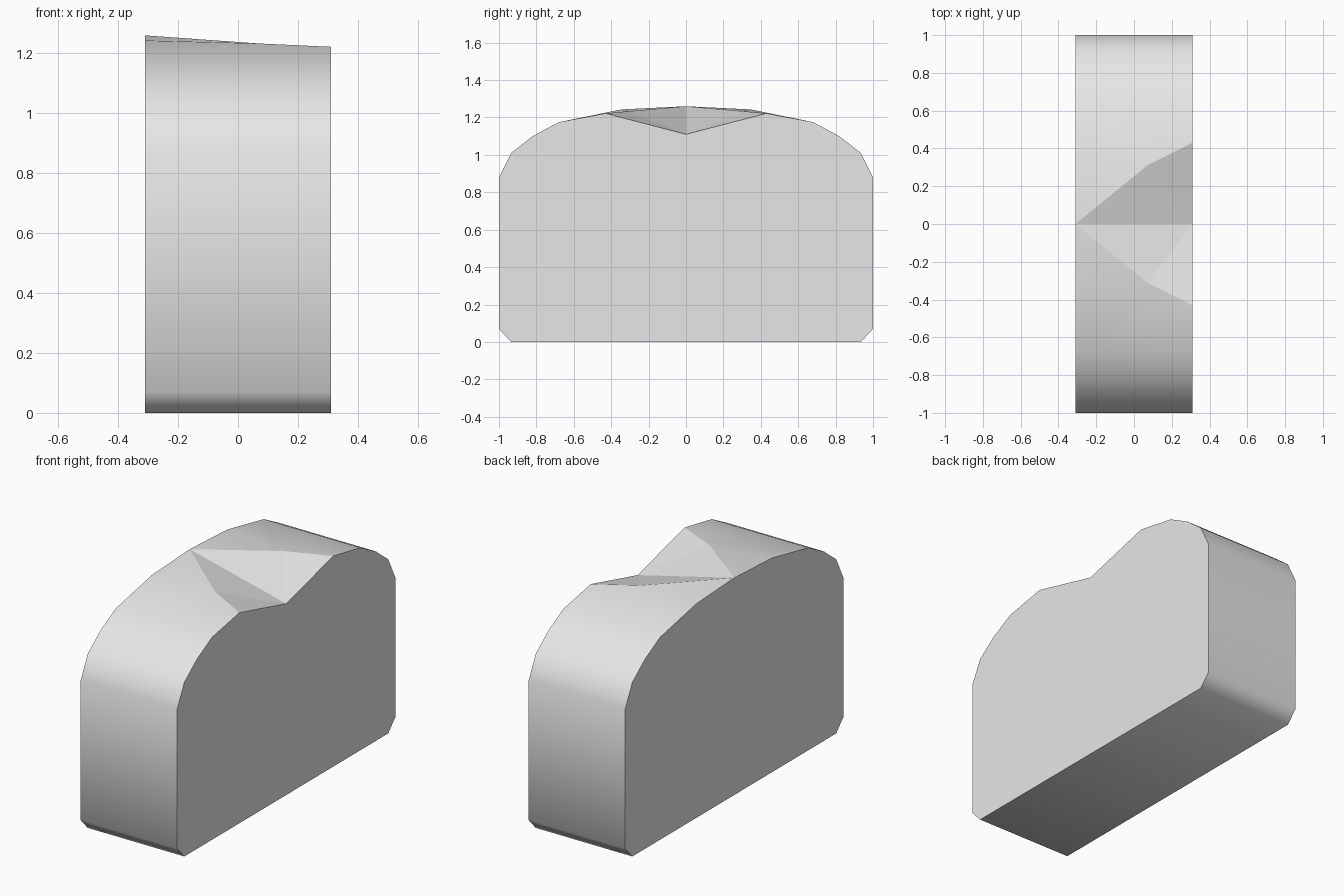
import bpy
import bmesh

cube = bpy.data.objects.get("Cube")
if cube:
    bpy.data.objects.remove(cube, do_unlink=True)

HALF = 0.31  # half thickness along x

# Single plain material
grey = bpy.data.materials.new("light_grey")
grey.use_nodes = True
colour = (0.8, 0.8, 0.8, 1)
grey.diffuse_color = colour
grey.node_tree.nodes["Principled BSDF"].inputs["Base Color"].default_value = colour

# Half profile (y, z) from the base up to the shoulder
SIDE = [(0.935, 0), (1, 0.07), (1, 0.88), (0.935, 1.01), (0.82, 1.10), (0.68, 1.175)]

bm = bmesh.new()


def face(points, smooth=False):
    f = bm.faces.new(points)
    f.smooth = smooth


# Shared points on the centre line: crown and valley floor of the notch
crown = bm.verts.new((-HALF, 0, 1.26))
valley = bm.verts.new((HALF, 0, 1.11))
left_rim, right_rim = {}, {}

for s in (-1, 1):
    left = [bm.verts.new((-HALF, s * y, z)) for y, z in SIDE]
    right = [bm.verts.new((HALF, s * y, z)) for y, z in SIDE]
    crest = bm.verts.new((-HALF, s * 0.345, 1.243))
    kink = bm.verts.new((0.07, s * 0.31, 1.233))
    lip = bm.verts.new((HALF, s * 0.43, 1.222))

    # Rounded outer wall
    for i in range(len(SIDE) - 1):
        face((left[i], left[i + 1], right[i + 1], right[i]), True)

    # Sloping top beside the notch
    face((left[-1], crest, kink), True)
    face((left[-1], kink, lip, right[-1]), True)
    face((crest, crown, kink), True)

    # Flat notch walls
    face((crown, valley, kink))
    face((kink, valley, lip))

    left_rim[s] = left + [crest]
    right_rim[s] = right + [lip]

# Base and the two flat ends
face((left_rim[-1][0], left_rim[1][0], right_rim[1][0], right_rim[-1][0]), True)
face(left_rim[1] + [crown] + left_rim[-1][::-1])
face(right_rim[1] + [valley] + right_rim[-1][::-1])

# Keep the notch outline and the end outlines crisp
bmesh.ops.recalc_face_normals(bm, faces=bm.faces)
for e in bm.edges:
    e.smooth = all(f.smooth for f in e.link_faces)

mesh = bpy.data.meshes.new("notched_block")
bm.to_mesh(mesh)
bm.free()
mesh.materials.append(grey)
block = bpy.data.objects.new("notched_block", mesh)
bpy.context.collection.objects.link(block)
